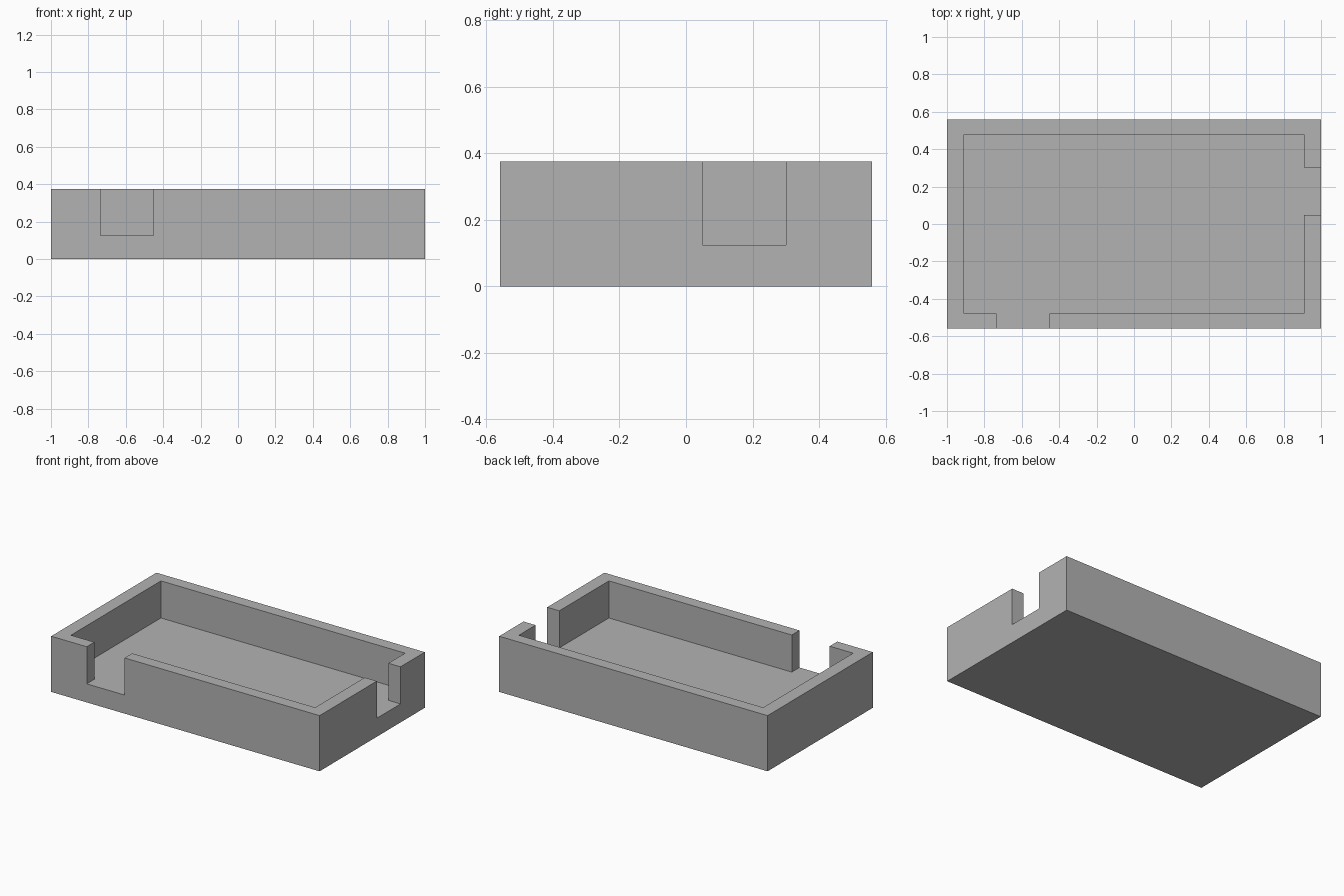
import bpy
import bmesh

if "Cube" in bpy.data.objects:
    bpy.data.objects.remove(bpy.data.objects["Cube"], do_unlink=True)

HALF_X, HALF_Y, HEIGHT = 1.0, 0.56, 0.375
IN_X, IN_Y, FLOOR = 0.91, 0.479, 0.125
OVER = 0.1  # how far the cutter reaches past the tray


def make_material(name, colour):
    mat = bpy.data.materials.new(name)
    mat.use_nodes = True
    mat.diffuse_color = colour
    mat.node_tree.nodes["Principled BSDF"].inputs["Base Color"].default_value = colour
    return mat


def prism(name, outline, z0, z1, mat):
    """Extrude a counter-clockwise outline from z0 to z1."""
    bm = bmesh.new()
    face = bm.faces.new([bm.verts.new((x, y, z0)) for x, y in outline])
    ext = bmesh.ops.extrude_face_region(bm, geom=[face])
    top = [v for v in ext["geom"] if isinstance(v, bmesh.types.BMVert)]
    bmesh.ops.translate(bm, verts=top, vec=(0, 0, z1 - z0))
    bmesh.ops.recalc_face_normals(bm, faces=bm.faces)
    mesh = bpy.data.meshes.new(name)
    bm.to_mesh(mesh)
    bm.free()
    mesh.materials.append(mat)
    obj = bpy.data.objects.new(name, mesh)
    bpy.context.collection.objects.link(obj)
    return obj


grey = make_material("plain_grey", (0.45, 0.45, 0.45, 1))

# Solid block for the tray
tray = prism("tray", [(-HALF_X, -HALF_Y), (HALF_X, -HALF_Y),
                      (HALF_X, HALF_Y), (-HALF_X, HALF_Y)], 0, HEIGHT, grey)

# Cavity outline with a front notch and a side notch running through the walls
NOTCH_X = (-0.735, -0.453)
NOTCH_Y = (0.049, 0.301)
front, side = -HALF_Y - OVER, HALF_X + OVER
outline = [(-IN_X, -IN_Y),
           (NOTCH_X[0], -IN_Y), (NOTCH_X[0], front),
           (NOTCH_X[1], front), (NOTCH_X[1], -IN_Y),
           (IN_X, -IN_Y),
           (IN_X, NOTCH_Y[0]), (side, NOTCH_Y[0]),
           (side, NOTCH_Y[1]), (IN_X, NOTCH_Y[1]),
           (IN_X, IN_Y), (-IN_X, IN_Y)]
cutter = prism("cavity_cutter", outline, FLOOR, HEIGHT + OVER, grey)
cutter.hide_render = True
cutter.hide_viewport = True
cutter.display_type = 'WIRE'

# Hollow out the block
cut = tray.modifiers.new("hollow", 'BOOLEAN')
cut.operation = 'DIFFERENCE'
cut.solver = 'EXACT'
cut.object = cutter
